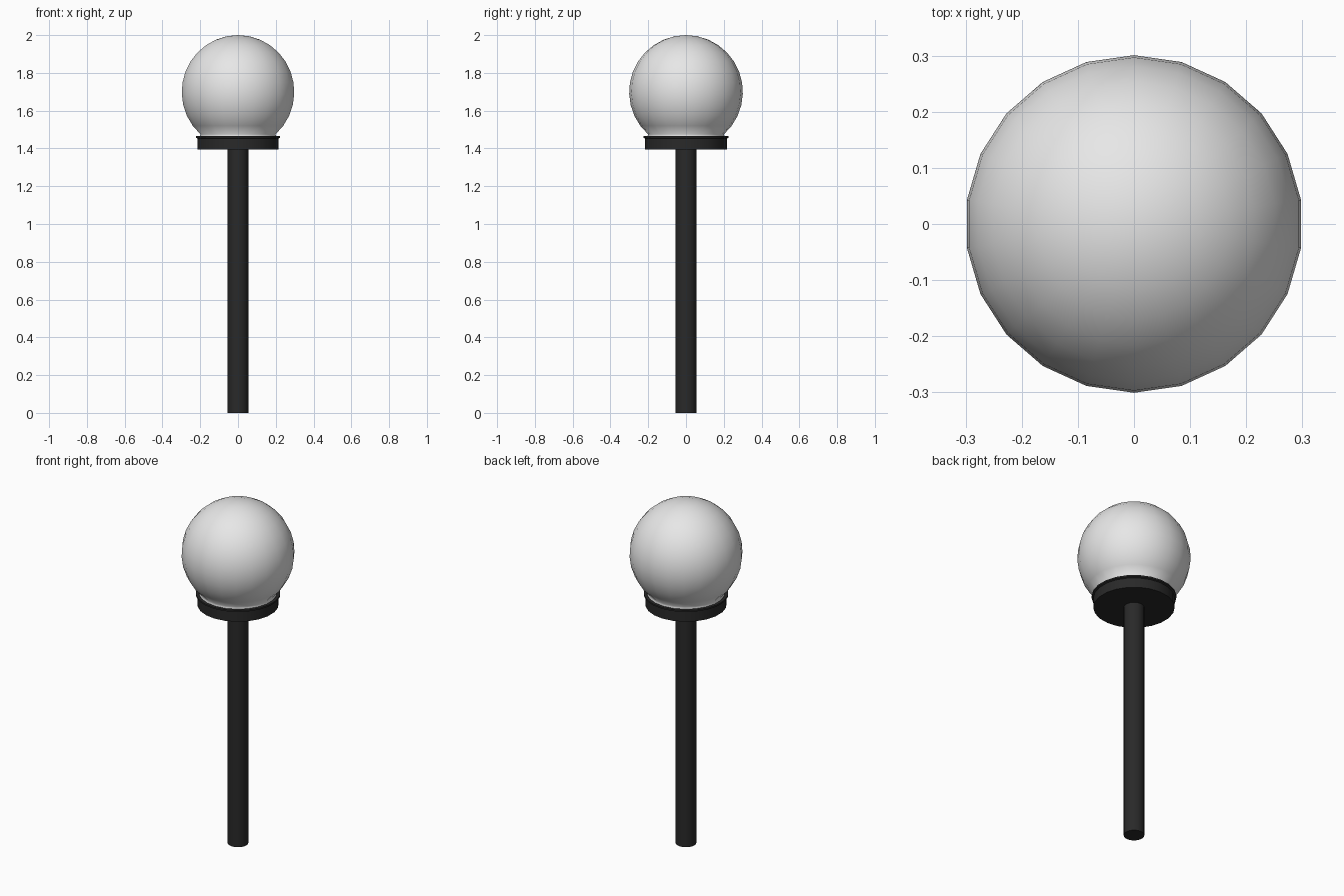
import bpy, bmesh, math

if "Cube" in bpy.data.objects:
    bpy.data.objects.remove(bpy.data.objects["Cube"])

def material(name, rgb):
    m = bpy.data.materials.new(name)
    m.diffuse_color = (*rgb, 1)
    m.use_nodes = True
    m.node_tree.nodes["Principled BSDF"].inputs["Base Color"].default_value = m.diffuse_color
    return m

glass = material("frosted white", (0.8, 0.8, 0.8))
black = material("matt black", (0.022, 0.022, 0.022))

def lathe(name, profile, sides, mat, angle=40):
    """Revolve (radius, height) points round z; zero radius makes a pole."""
    bm = bmesh.new()
    rings = []
    for r, z in profile:
        if r == 0:
            rings.append([bm.verts.new((0, 0, z))] * sides)
        else:
            rings.append([bm.verts.new((r * math.cos(a), r * math.sin(a), z))
                          for a in (math.pi / 2 + 2 * math.pi * i / sides for i in range(sides))])
    for lo, hi in zip(rings, rings[1:]):
        for i in range(sides):
            j = (i + 1) % sides
            bm.faces.new(list(dict.fromkeys((lo[i], lo[j], hi[j], hi[i]))))
    bmesh.ops.recalc_face_normals(bm, faces=bm.faces)
    me = bpy.data.meshes.new(name)
    bm.to_mesh(me)
    bm.free()
    me.materials.append(mat)
    ob = bpy.data.objects.new(name, me)
    bpy.context.collection.objects.link(ob)
    bpy.context.view_layer.objects.active = ob
    ob.select_set(True)
    bpy.ops.object.shade_smooth_by_angle(angle=math.radians(angle))
    ob.select_set(False)
    return ob

# Post
lathe("post", [(0, 0), (0.055, 0), (0.055, 1.397), (0, 1.397)], 22, black)

# Collar: drum with a thin projecting lip
lathe("collar", [(0, 1.395), (0.216, 1.395), (0.216, 1.452), (0.225, 1.456),
                 (0.225, 1.465), (0.208, 1.465), (0.208, 1.456), (0, 1.456)], 22, black)

# Globe: open-bottomed ball with a small flared seat
R, C = 0.301, 1.699
lats = [math.radians(-48 + 138 * i / 12) for i in range(12)]
ball = [(R * math.cos(t), C + R * math.sin(t)) for t in lats]
lathe("globe", [(0.206, 1.457), (0.203, 1.465)] + ball + [(0, 2.0)], 22, glass, 60)
